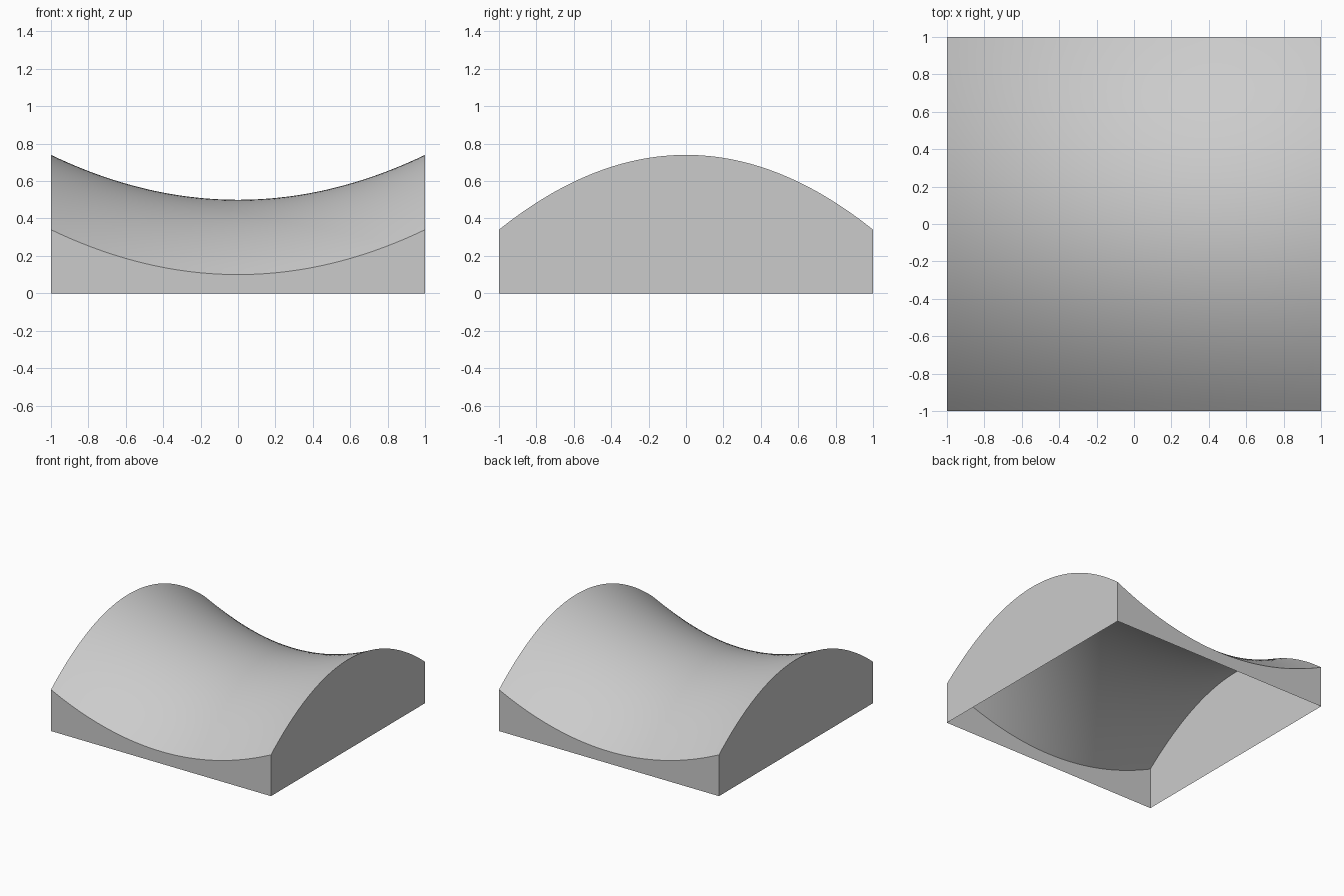
import bpy
import bmesh
import math

cube = bpy.data.objects.get("Cube")
if cube:
    bpy.data.objects.remove(cube, do_unlink=True)

grey = bpy.data.materials.new("light_grey")
grey.use_nodes = True
colour = (0.6, 0.6, 0.6, 1)
grey.diffuse_color = colour
grey.node_tree.nodes["Principled BSDF"].inputs["Base Color"].default_value = colour

N = 48  # grid divisions per side


def saddle_height(x, y):
    return 0.5 + 0.24 * x * x - 0.4 * y * y


# Saddle-shaped roof surface
bm = bmesh.new()
bmesh.ops.create_grid(bm, x_segments=N, y_segments=N, size=1)
for v in bm.verts:
    v.co.z = saddle_height(v.co.x, v.co.y)
for f in bm.faces:
    f.smooth = True

# Thin side walls dropped from the rim to the ground, open underneath
rim = [e for e in bm.edges if e.is_boundary]
walls = bmesh.ops.extrude_edge_only(bm, edges=rim)["geom"]
for item in walls:
    if isinstance(item, bmesh.types.BMVert):
        item.co.z = 0
bmesh.ops.recalc_face_normals(bm, faces=bm.faces)
if max(bm.faces, key=lambda f: f.calc_center_median().z).normal.z < 0:
    bmesh.ops.reverse_faces(bm, faces=bm.faces)

mesh = bpy.data.meshes.new("saddle_shell")
bm.to_mesh(mesh)
bm.free()
mesh.materials.append(grey)
shell = bpy.data.objects.new("saddle_shell", mesh)
bpy.context.collection.objects.link(shell)

# Smooth the curved surface while keeping the rim crisp
bpy.ops.object.select_all(action="DESELECT")
shell.select_set(True)
bpy.context.view_layer.objects.active = shell
bpy.ops.object.shade_smooth_by_angle(angle=math.radians(30))
